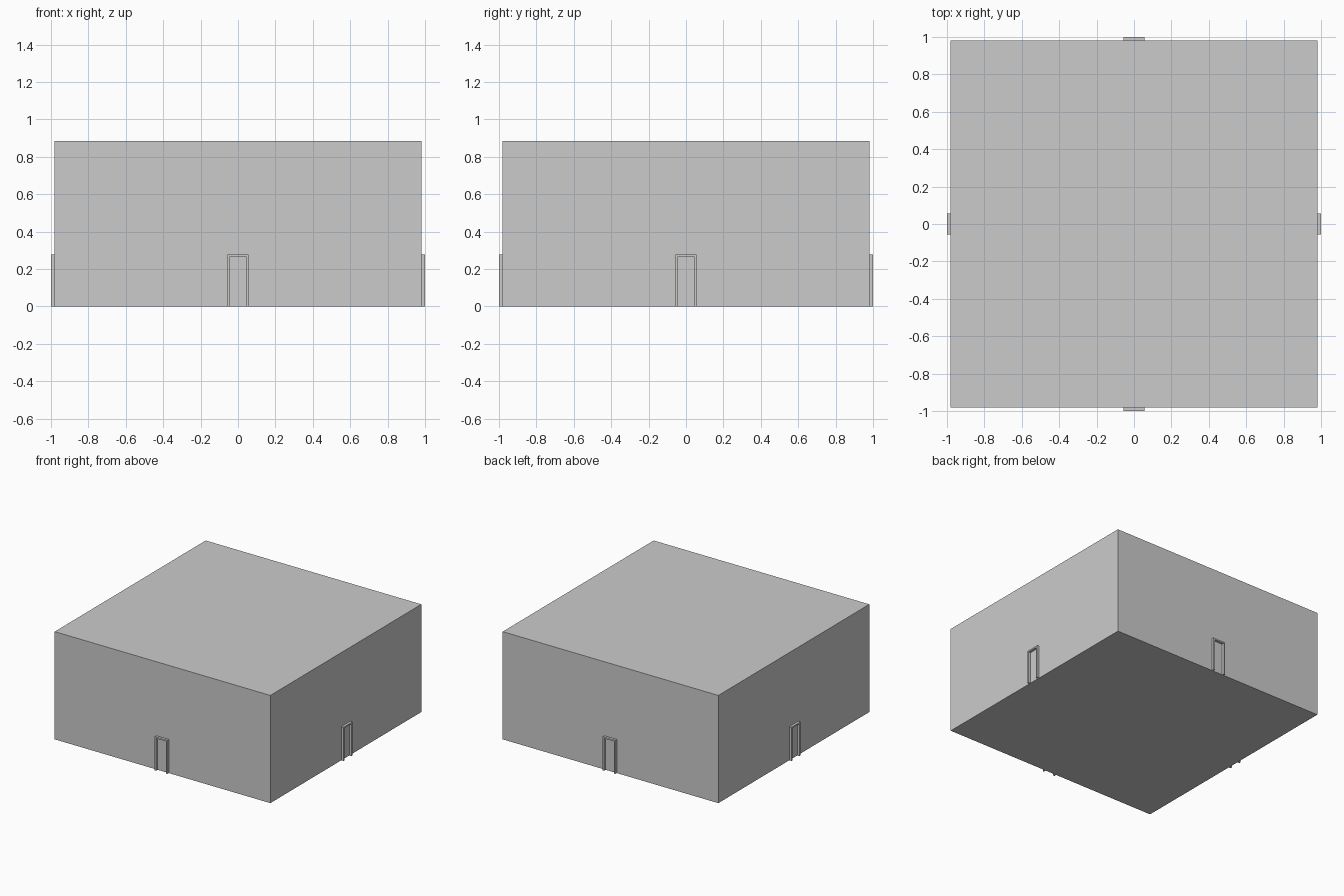
import bpy, bmesh, math
from mathutils import Matrix

if "Cube" in bpy.data.objects:
    bpy.data.objects.remove(bpy.data.objects["Cube"])

HALF, HEIGHT = 0.98, 0.885            # building half width and height
DOOR_W, DOOR_H = 0.057, 0.277         # door frame half width and height
TRIM, DEPTH = 0.012, 0.02             # frame bar width and projection


def make_object(name, bm):
    bmesh.ops.recalc_face_normals(bm, faces=bm.faces)
    mesh = bpy.data.meshes.new(name)
    bm.to_mesh(mesh)
    bm.free()
    obj = bpy.data.objects.new(name, mesh)
    bpy.context.collection.objects.link(obj)
    return obj


# Plain square building block
bm = bmesh.new()
bmesh.ops.create_cube(bm, size=1, matrix=Matrix.Translation((0, 0, HEIGHT / 2))
                      @ Matrix.Diagonal((2 * HALF, 2 * HALF, HEIGHT, 1)))
make_object("building", bm)


# Door surround: an upside-down U profile pushed out from the wall
def door_frame(name, angle):
    w, i, top = DOOR_W, DOOR_W - TRIM, DOOR_H - TRIM
    profile = [(-w, 0), (-w, DOOR_H), (w, DOOR_H), (w, 0),
               (i, 0), (i, top), (-i, top), (-i, 0)]
    bm = bmesh.new()
    face = bm.faces.new([bm.verts.new((x, -HALF, z)) for x, z in profile])
    out = bmesh.ops.extrude_face_region(bm, geom=[face], use_keep_orig=True)
    verts = [g for g in out["geom"] if isinstance(g, bmesh.types.BMVert)]
    bmesh.ops.translate(bm, verts=verts, vec=(0, -DEPTH, 0))
    bm.transform(Matrix.Rotation(angle, 4, "Z"))
    make_object(name, bm)


# One surround in the middle of each wall
for k, side in enumerate(("front", "right", "back", "left")):
    door_frame(side + "_door_frame", k * math.pi / 2)
